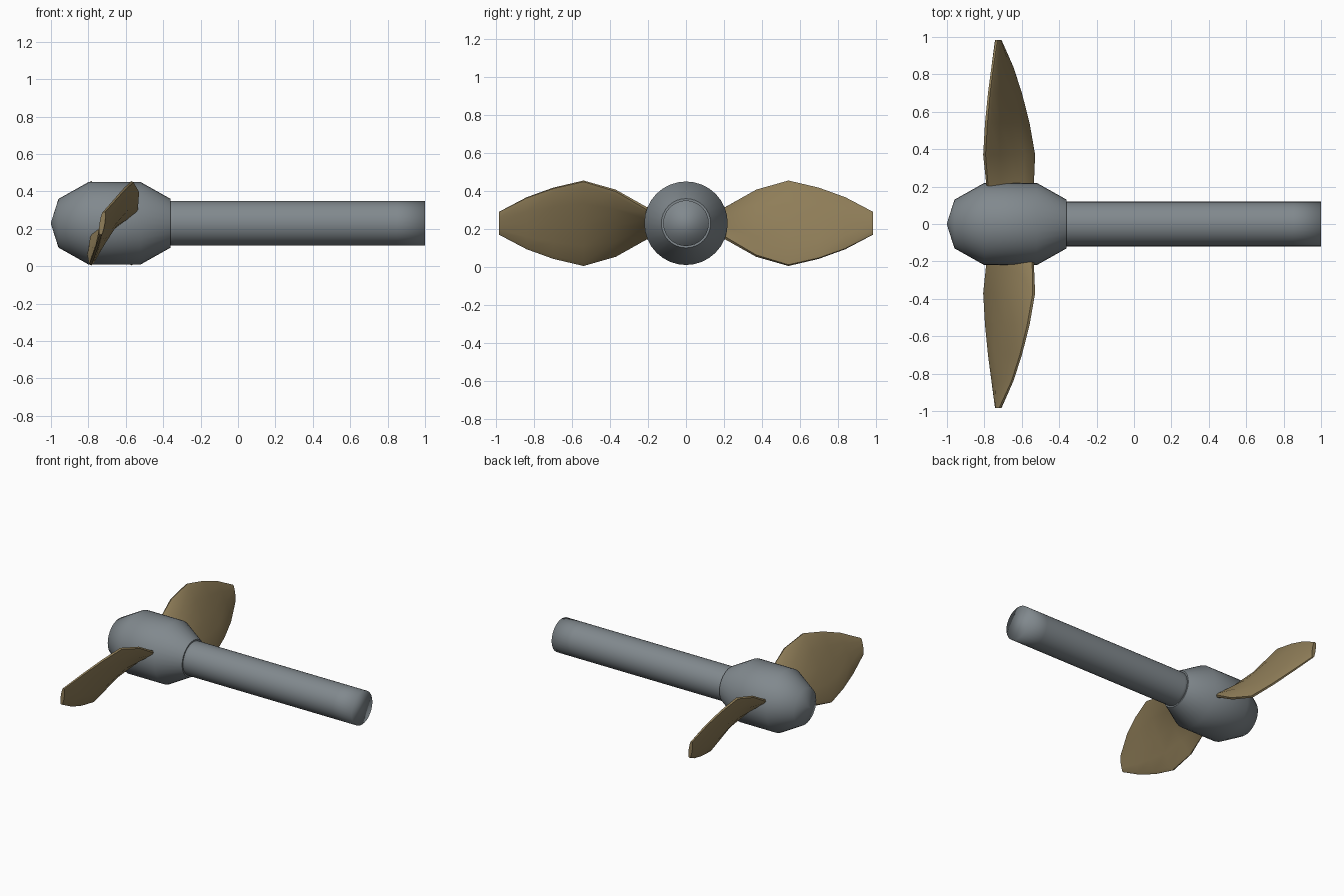
import bpy, bmesh, math
from mathutils import Vector

if "Cube" in bpy.data.objects:
    bpy.data.objects.remove(bpy.data.objects["Cube"])

AXIS_Z = 0.23


def material(name, rgb):
    m = bpy.data.materials.new(name)
    m.diffuse_color = (*rgb, 1)
    m.use_nodes = True
    m.node_tree.nodes["Principled BSDF"].inputs["Base Color"].default_value = m.diffuse_color
    return m


METAL = material("metal", (0.22, 0.25, 0.27))
BRONZE = material("bronze", (0.28, 0.21, 0.10))


def loft(name, rings, mat, angle):
    """Skin closed rings of points, cap both ends, shade smooth below angle."""
    bm = bmesh.new()
    loops = [[bm.verts.new(p) for p in ring] for ring in rings]
    n = len(rings[0])
    for a, b in zip(loops, loops[1:]):
        for i in range(n):
            j = (i + 1) % n
            bm.faces.new((a[i], a[j], b[j], b[i]))
    bm.faces.new(loops[0])
    bm.faces.new(loops[-1])
    bmesh.ops.recalc_face_normals(bm, faces=bm.faces)
    me = bpy.data.meshes.new(name)
    bm.to_mesh(me)
    bm.free()
    me.materials.append(mat)
    ob = bpy.data.objects.new(name, me)
    bpy.context.collection.objects.link(ob)
    bpy.ops.object.select_all(action='DESELECT')
    ob.select_set(True)
    bpy.context.view_layer.objects.active = ob
    bpy.ops.object.shade_smooth_by_angle(angle=math.radians(angle))
    return ob


def lathe(name, profile, angle, sides=32):
    """Turn an (x, radius) profile around the propeller axis."""
    rings = []
    for x, r in profile:
        rings.append([(x, r * math.cos(2 * math.pi * i / sides),
                       AXIS_Z + r * math.sin(2 * math.pi * i / sides))
                      for i in range(sides)])
    return loft(name, rings, METAL, angle)


# Hub with tapered nose, and the long shaft
lathe("hub", [(-1.0, 0.004), (-0.96, 0.13), (-0.80, 0.22), (-0.52, 0.22),
              (-0.36, 0.13), (-0.36, 0.06)], 60)
lathe("shaft", [(-0.40, 0.12), (-0.34, 0.12), (0.85, 0.12), (1.0, 0.12)], 100)

# Blade stations: distance, x of lower edge, x of upper edge, half height, half thickness
STATIONS = [
    (0.12, -0.775, -0.555, 0.05, 0.024),
    (0.21, -0.785, -0.540, 0.08, 0.024),
    (0.37, -0.800, -0.535, 0.172, 0.023),
    (0.54, -0.790, -0.565, 0.222, 0.021),
    (0.70, -0.775, -0.605, 0.185, 0.018),
    (0.84, -0.757, -0.650, 0.135, 0.016),
    (0.985, -0.735, -0.717, 0.060, 0.014),
]
# Lens-shaped section: chord position, share of thickness
SECTION = [(-1, 0.35), (-0.9, 0.65), (-0.5, 0.9), (0, 1), (0.5, 0.9), (0.9, 0.65), (1, 0.35)]
SECTION += [(t, -h) for t, h in reversed(SECTION)]


def blade(name, side):
    """side=-1 is the front blade; side=1 is it turned half a turn about the axis."""
    rings = []
    for d, x0, x1, half, thick in STATIONS:
        chord = Vector((x1 - x0, 0, 2 * half)) / 2
        normal = Vector((-chord.z, 0, chord.x)).normalized()
        ring = []
        for t, h in SECTION:
            p = Vector(((x0 + x1) / 2, 0, 0)) + chord * t + normal * thick * h
            ring.append((p.x, side * d, AXIS_Z - side * p.z))
        rings.append(ring)
    return loft(name, rings, BRONZE, 40)


blade("front_blade", -1)
blade("back_blade", 1)
